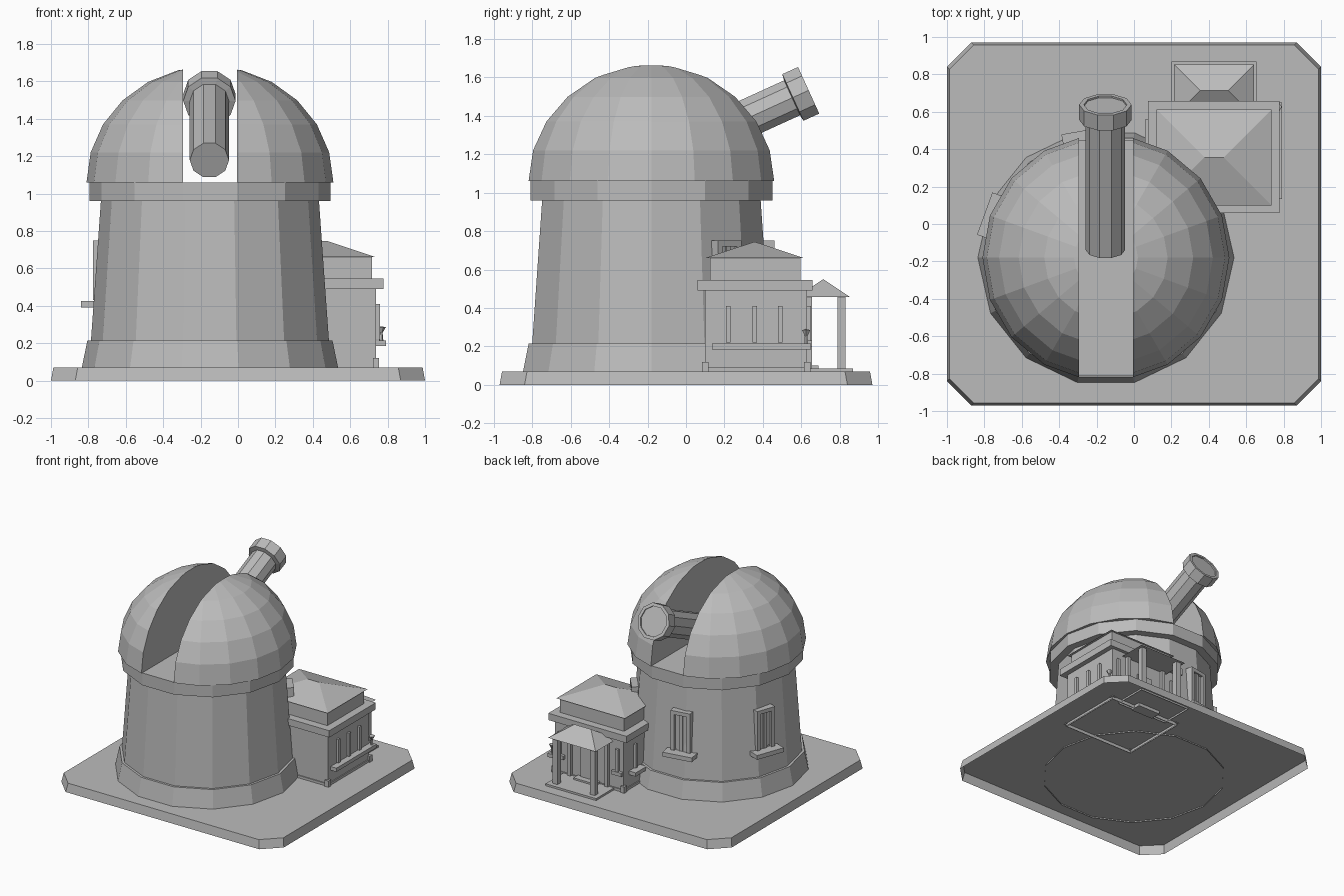
import bpy, bmesh, math
from mathutils import Matrix, Vector

cube = bpy.data.objects.get("Cube")
if cube:
    bpy.data.objects.remove(cube, do_unlink=True)

GREY = (0.5, 0.5, 0.5, 1)
stone = bpy.data.materials.new("stone_grey")
stone.use_nodes = True
stone.diffuse_color = GREY
stone.node_tree.nodes["Principled BSDF"].inputs["Base Color"].default_value = GREY


def finish(bm, name, matrix=None, fix_normals=True):
    if fix_normals:
        bmesh.ops.recalc_face_normals(bm, faces=bm.faces)
    if matrix:
        bm.transform(matrix)
    mesh = bpy.data.meshes.new(name)
    bm.to_mesh(mesh)
    bm.free()
    mesh.materials.append(stone)
    obj = bpy.data.objects.new(name, mesh)
    bpy.context.collection.objects.link(obj)
    return obj


def box(name, xs, ys, zs, open_bottom=False, matrix=None):
    """Box given by its ranges along each axis."""
    bm = bmesh.new()
    size = [r[1] - r[0] for r in (xs, ys, zs)]
    mid = [(r[1] + r[0]) / 2 for r in (xs, ys, zs)]
    bmesh.ops.create_cube(bm, size=1, matrix=Matrix.Translation(mid) @ Matrix.Diagonal((*size, 1)))
    if open_bottom:
        low = [f for f in bm.faces if f.normal.z < -0.9]
        bmesh.ops.delete(bm, geom=low, context='FACES_ONLY')
    return finish(bm, name, matrix, fix_normals=False)


def lathe_bm(profile, n, cap_start=True, cap_end=True):
    """Faceted turned solid from (radius, height) points."""
    bm = bmesh.new()
    rings = []
    for r, z in profile:
        rings.append([bm.verts.new((r * math.cos(math.tau * i / n), r * math.sin(math.tau * i / n), z))
                      for i in range(n)])
    for a, b in zip(rings, rings[1:]):
        for i in range(n):
            j = (i + 1) % n
            bm.faces.new((a[i], a[j], b[j], b[i]))
    if cap_start:
        bm.faces.new(rings[0][::-1])
    if cap_end:
        bm.faces.new(rings[-1])
    return bm


def hip_roof(name, xs, ys, z0, z1):
    """Four-sided roof with a short ridge along x and a flat underside."""
    bm = bmesh.new()
    run = (ys[1] - ys[0]) / 2
    ym = sum(ys) / 2
    a, b, c, d = [bm.verts.new((x, y, z0)) for x, y in
                  ((xs[0], ys[0]), (xs[1], ys[0]), (xs[1], ys[1]), (xs[0], ys[1]))]
    p = bm.verts.new((xs[0] + run, ym, z1))
    q = bm.verts.new((xs[1] - run, ym, z1))
    for f in ((a, b, q, p), (b, c, q), (c, d, p, q), (d, a, p), (d, c, b, a)):
        bm.faces.new(f)
    return finish(bm, name)


# Platform: chamfered slab, hollow underneath
bm = bmesh.new()
rings = []
for inset, z in ((0, 0), (0.013, 0.07)):
    hx, hy, c = 1 - inset, 0.97 - inset, 0.13
    pts = [(hx, c - hy), (hx, hy - c), (hx - c, hy), (c - hx, hy),
           (-hx, hy - c), (-hx, c - hy), (c - hx, -hy), (hx - c, -hy)]
    rings.append([bm.verts.new((x, y, z)) for x, y in pts])
low, top = rings
for i in range(8):
    j = (i + 1) % 8
    bm.faces.new((low[i], low[j], top[j], top[i]))
bm.faces.new(top)
finish(bm, "platform", fix_normals=False)

# Tower drum with skirt and upper band
TX, TY = -0.15, -0.18
centre = Matrix.Translation((TX, TY, 0))
finish(lathe_bm([(0.685, 0.06), (0.685, 0.07), (0.655, 0.215), (0.636, 0.215), (0.583, 0.96)], 14,
                cap_start=False), "tower", centre, fix_normals=False)
finish(lathe_bm([(0.645, 0.96), (0.645, 1.06)], 14), "tower_band", centre)

# Dome: two solid halves on either side of the slit
profile = [(0.66 * math.cos(math.radians(a)), 1.06 + 0.62 * math.sin(math.radians(a)))
           for a in (0, 15, 30, 45, 60, 75, 89.9)]
for side, name in ((1, "dome_left"), (-1, "dome_right")):
    bm = lathe_bm(profile, 18)
    cut = bmesh.ops.bisect_plane(bm, geom=bm.verts[:] + bm.edges[:] + bm.faces[:],
                                 plane_co=(side * 0.145, 0, 0), plane_no=(side, 0, 0), clear_inner=True)
    rim = [e for e in cut["geom_cut"] if isinstance(e, bmesh.types.BMEdge)]
    bmesh.ops.contextual_create(bm, geom=rim)
    finish(bm, name, centre)

# Telescope: tube with a collar and recessed lens
tilt = Matrix.Translation((-0.153, -0.14, 1.178)) @ Matrix.Rotation(math.radians(-65.5), 4, 'X')
finish(lathe_bm([(0.105, 0), (0.105, 0.8)], 10), "telescope_tube", tilt)
finish(lathe_bm([(0.105, 0.76), (0.14, 0.765), (0.14, 0.855), (0.115, 0.855), (0.115, 0.845)], 10),
       "telescope_collar", tilt)

# Tower windows: jambs, lintel, mullion, pane and sill
for k, az in enumerate((40, 100, 160)):
    m = centre @ Matrix.Rotation(math.radians(az), 4, 'Z')
    for part, ys, zs, out in (("pane", (-0.06, 0.06), (0.44, 0.73), 0.615),
                              ("jamb_a", (-0.08, -0.05), (0.43, 0.75), 0.635),
                              ("jamb_b", (0.05, 0.08), (0.43, 0.75), 0.635),
                              ("mullion", (-0.013, 0.013), (0.43, 0.75), 0.625),
                              ("lintel", (-0.08, 0.08), (0.72, 0.75), 0.635),
                              ("sill", (-0.12, 0.12), (0.39, 0.425), 0.69)):
        box(f"tower_window_{part}_{k}", (0.53, out), ys, zs, matrix=m)

# Annex: walls, plinth blocks, cornice, attic and hip roof
X0, X1, Y0, Y1 = 0.12, 0.738, 0.1, 0.63
box("annex_walls", (X0, X1), (Y0, Y1), (0.05, 0.49), open_bottom=True)
box("annex_plinth", (X0 - 0.008, X1 + 0.008), (Y0 - 0.008, Y1 + 0.008), (0.05, 0.09), open_bottom=True)
for x in (X0, X1):
    for y in (Y0, Y1):
        box("plinth_block", (x - 0.017, x + 0.017), (y - 0.017, y + 0.017), (0.065, 0.12))
box("annex_cornice", (0.075, 0.778), (0.06, 0.657), (0.49, 0.545))
box("annex_attic", (0.14, 0.716), (0.125, 0.595), (0.545, 0.665))
hip_roof("annex_roof", (0.12, 0.736), (0.1, 0.613), 0.66, 0.745)

# Annex side windows and ledges
for y in (0.22, 0.357, 0.49):
    box("side_window_left", (X1 - 0.01, X1 + 0.02), (y - 0.012, y + 0.012), (0.22, 0.41))
    box("side_window_right", (X0 - 0.02, X0 + 0.01), (y - 0.012, y + 0.012), (0.22, 0.41))
box("ledge_left", (X1 - 0.01, 0.79), (0.135, 0.65), (0.185, 0.215))
box("ledge_right", (0.06, X0 + 0.01), (0.42, 0.56), (0.185, 0.215))
for x in (0.17, 0.69):
    box("back_window", (x - 0.012, x + 0.012), (Y1 - 0.01, Y1 + 0.02), (0.22, 0.41))
    box("back_ledge", (x - 0.045, x + 0.045), (Y1 - 0.01, Y1 + 0.025), (0.2, 0.23))

# Small planter at the ledge's end
finish(lathe_bm([(0.012, 0.215), (0.008, 0.255), (0.025, 0.285), (0.004, 0.29)], 6), "planter",
       Matrix.Translation((0.765, 0.625, 0)))

# Porch: floor, posts, roof, door and step
box("porch_floor", (0.2, 0.655), (0.6, 0.868), (0.055, 0.086), open_bottom=True)
for x in (0.26, 0.595):
    box("porch_post_outer", (x - 0.022, x + 0.022), (0.787, 0.831), (0.08, 0.465))
    box("porch_post_inner", (x - 0.015, x + 0.015), (0.625, 0.655), (0.08, 0.465))
hip_roof("porch_roof", (0.215, 0.642), (0.575, 0.853), 0.457, 0.55)
box("door", (0.36, 0.5), (Y1 - 0.01, Y1 + 0.012), (0.086, 0.35))
box("door_step", (0.33, 0.53), (0.6, 0.69), (0.045, 0.1))
